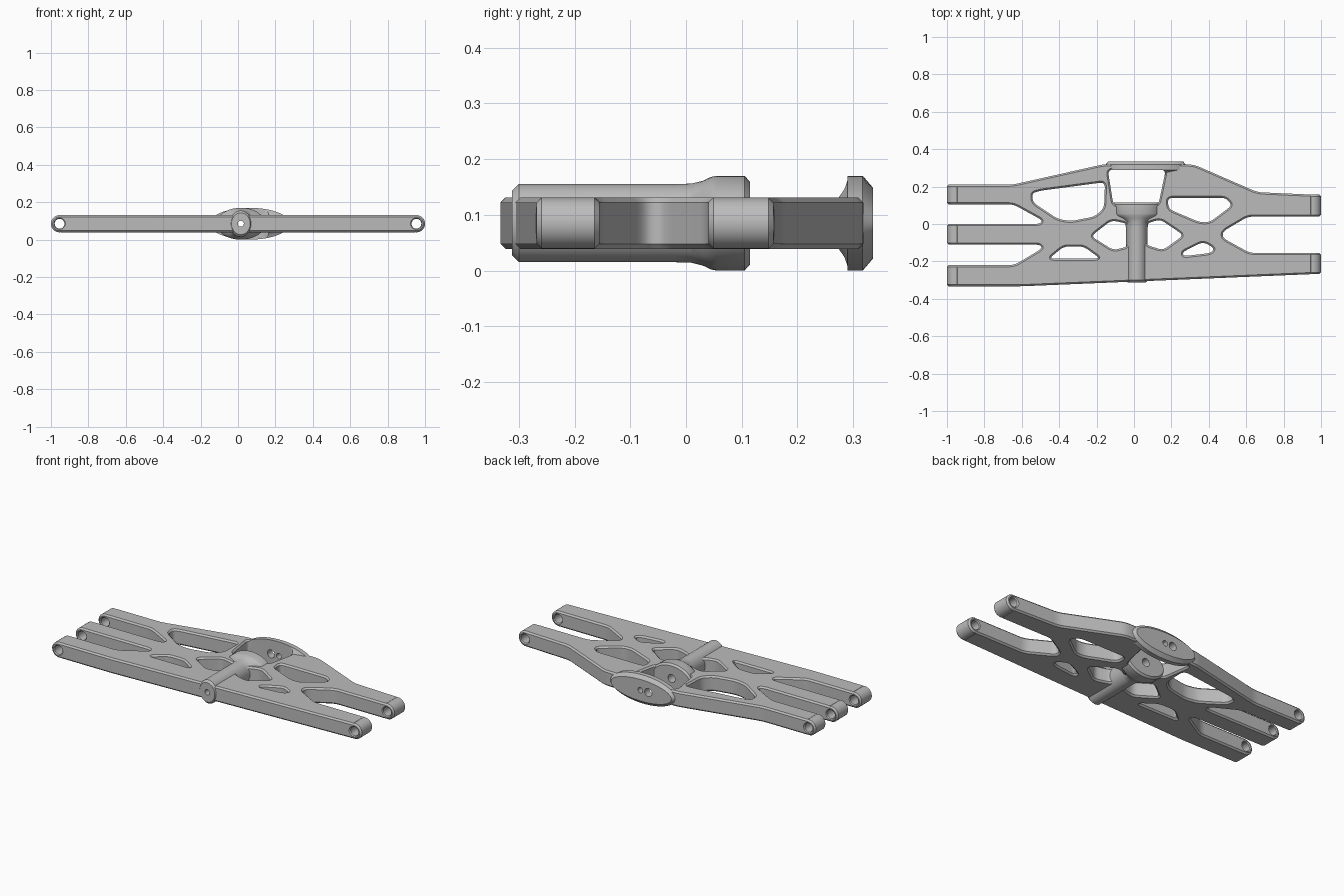
import bpy, bmesh, math
from mathutils import Vector

if "Cube" in bpy.data.objects:
    bpy.data.objects.remove(bpy.data.objects["Cube"])

MID = 0.085      # height of the centre plane
HALF = 0.046     # half thickness of the plate
CH = 0.009       # edge chamfer
EYE_X = 0.954    # pivot eye distance
AXIS_X = 0.015   # hub axis

grey = bpy.data.materials.new("plain grey")
grey.use_nodes = True
grey.diffuse_color = (0.5, 0.5, 0.5, 1)
grey.node_tree.nodes["Principled BSDF"].inputs["Base Color"].default_value = (0.5, 0.5, 0.5, 1)


def finish(name, bm):
    bmesh.ops.recalc_face_normals(bm, faces=bm.faces[:])
    mesh = bpy.data.meshes.new(name)
    bm.to_mesh(mesh)
    bm.free()
    mesh.materials.append(grey)
    obj = bpy.data.objects.new(name, mesh)
    bpy.context.collection.objects.link(obj)
    return obj


def rounded(points, cut, ccw):
    """Round polygon corners (arm tips stay square) and fix the winding."""
    pts = [Vector(p) for p in points]
    n = len(pts)
    out = []
    for i, p in enumerate(pts):
        a, b = pts[i - 1] - p, pts[(i + 1) % n] - p
        if abs(p.x) > 0.9:
            out.append(p)
            continue
        s = p + a.normalized() * min(cut, a.length * 0.42)
        e = p + b.normalized() * min(cut, b.length * 0.42)
        for k in range(6):
            t = k / 5
            out.append(s * (1 - t) ** 2 + p * 2 * t * (1 - t) + e * t * t)
    area = sum(out[i - 1].cross(q) for i, q in enumerate(out))
    return out if (area > 0) == ccw else out[::-1]


def inset(loop, d):
    """Move a loop to its left by d with mitred corners."""
    out = []
    n = len(loop)
    for i, p in enumerate(loop):
        a = (p - loop[i - 1]).normalized()
        b = (loop[(i + 1) % n] - p).normalized()
        na, nb = Vector((-a.y, a.x)), Vector((-b.y, b.x))
        out.append(p + (na + nb) * d / (1 + na.dot(nb)))
    return out


def slab(name, loops, half, chamfer):
    """Chamfered plate from an outline and its openings."""
    bm = bmesh.new()
    caps = ([], [])
    for loop in loops:
        small = inset(loop, chamfer)
        levels = ((small, -half), (loop, chamfer - half), (loop, half - chamfer), (small, half))
        rings = [[bm.verts.new((p.x, p.y, MID + z)) for p in pts] for pts, z in levels]
        n = len(loop)
        for lo, hi in zip(rings, rings[1:]):
            for i in range(n):
                j = (i + 1) % n
                bm.faces.new((lo[i], lo[j], hi[j], hi[i]))
        for cap, ring in zip(caps, (rings[0], rings[-1])):
            cap.extend(bm.edges.get((ring[i - 1], ring[i])) for i in range(n))
    for cap in caps:
        bmesh.ops.triangle_fill(bm, edges=cap, use_beauty=True)
    return finish(name, bm)


def loft(name, x, stations, sides=48):
    """Elliptical solid along y from (y, x radius, z radius) stations."""
    bm = bmesh.new()
    rings = []
    for y, rx, rz in stations:
        angles = [2 * math.pi * k / sides for k in range(sides)]
        rings.append([bm.verts.new((x + rx * math.cos(a), y, MID + rz * math.sin(a))) for a in angles])
    for lo, hi in zip(rings, rings[1:]):
        for i in range(sides):
            j = (i + 1) % sides
            bm.faces.new((lo[i], lo[j], hi[j], hi[i]))
    bm.faces.new(rings[0])
    bm.faces.new(rings[-1])
    return finish(name, bm)


def bore(name, x, stations):
    obj = loft(name, x, [(y, r, r) for y, r in stations], 32)
    obj.hide_render = True
    return obj


def cut(obj, cutters):
    bpy.context.view_layer.objects.active = obj
    for cutter in cutters:
        mod = obj.modifiers.new("cut", 'BOOLEAN')
        mod.operation = 'DIFFERENCE'
        mod.solver = 'EXACT'
        mod.object = cutter
        bpy.ops.object.modifier_apply(modifier=mod.name)


# Plate outline, counter-clockwise from the back of the right rear arm
E = EYE_X
outline = [
    (-E, 0.21), (-E, 0.105), (-0.645, 0.105), (-0.49, 0.02), (-0.505, 0), (-E, 0),
    (-E, -0.11), (-0.505, -0.11), (-0.49, -0.13), (-0.64, -0.22), (-E, -0.22),
    (-E, -0.333), (-0.6, -0.333), (E, -0.268), (E, -0.155), (0.62, -0.155),
    (0.475, -0.075), (0.475, -0.04), (0.61, 0.04), (E, 0.04), (E, 0.157),
    (0.66, 0.17), (0.32, 0.318), (-0.16, 0.32), (-0.65, 0.21)]

# Lightening openings
back_window = [(-0.14, 0.29), (0.17, 0.29), (0.13, 0.1), (-0.11, 0.1)]
openings = [
    back_window,
    [(-0.545, 0.165), (-0.5, 0.178), (-0.155, 0.224), (-0.16, 0.085), (-0.21, 0.04),
     (-0.34, 0.015), (-0.41, 0.028), (-0.54, 0.115)],
    [(0.18, 0.14), (0.49, 0.14), (0.525, 0.1), (0.405, 0.01), (0.35, 0.01), (0.185, 0.08)],
    [(-0.23, -0.065), (-0.12, 0.02), (-0.03, 0), (-0.03, -0.12), (-0.11, -0.14)],
    [(0.06, 0), (0.14, 0.025), (0.265, -0.06), (0.155, -0.14), (0.06, -0.11)],
    [(-0.455, -0.185), (-0.375, -0.12), (-0.27, -0.12), (-0.18, -0.185)],
    [(0.26, -0.15), (0.37, -0.095), (0.43, -0.13), (0.41, -0.155), (0.265, -0.172)]]

loops = [rounded(outline, 0.03, True)] + [rounded(o, 0.028, False) for o in openings]
plate = slab("arm_plate", loops, HALF, CH)

# Pivot eyes with countersunk bores
eyes = {"right_rear": (-1, 0.105, 0.21), "right_middle": (-1, -0.11, 0),
        "right_front": (-1, -0.333, -0.22), "left_rear": (1, 0.04, 0.157),
        "left_front": (1, -0.268, -0.155)}
parts, cutters = [plate], []
for label, (side, y0, y1) in eyes.items():
    r = HALF - CH
    eye = loft(label + "_eye", side * EYE_X,
               [(y0, r, r), (y0 + CH, HALF, HALF), (y1 - CH, HALF, HALF), (y1, r, r)])
    c = bore(label + "_bore", side * EYE_X,
             [(y0 - 0.005, 0.036), (y0 + 0.005, 0.026), (y1 - 0.005, 0.026), (y1 + 0.005, 0.036)])
    cut(eye, [c])
    parts.append(eye)
    cutters.append(c)

# Central hub tube flaring into a rear boss
hub = loft("hub_tube", AXIS_X, [
    (-0.312, 0.05, 0.058), (-0.3, 0.058, 0.07), (-0.02, 0.058, 0.07), (0.01, 0.063, 0.071),
    (0.03, 0.09, 0.076), (0.045, 0.122, 0.083), (0.055, 0.13, 0.085), (0.105, 0.13, 0.085),
    (0.115, 0.12, 0.074)], 64)

# Rear oval flange
flange = loft("rear_flange", 0.062, [
    (0.25, 0.16, 0.048), (0.272, 0.168, 0.055), (0.284, 0.2, 0.07), (0.29, 0.215, 0.085),
    (0.317, 0.215, 0.085), (0.335, 0.2, 0.064)], 64)
window = slab("window_cutter", [rounded(back_window, 0.028, True)], 0.2, 0.001)
window.hide_render = True

# Pin bores through hub and flange
pin = bore("pin_bore", AXIS_X, [(-0.4, 0.016), (0.06, 0.016), (0.06, 0.024), (0.4, 0.024)])
side_pin = bore("side_pin_bore", 0.067, [(0.27, 0.016), (0.4, 0.016)])
cut(hub, [pin])
cut(flange, [window, pin, side_pin])
cut(plate, cutters + [pin, side_pin])
parts += [hub, flange]

# Shading, and removal of the used cutters
for c in cutters + [window, pin, side_pin]:
    bpy.data.objects.remove(c)
bpy.ops.object.select_all(action='DESELECT')
for p in parts:
    p.select_set(True)
bpy.context.view_layer.objects.active = plate
bpy.ops.object.shade_smooth_by_angle(angle=math.radians(30))
